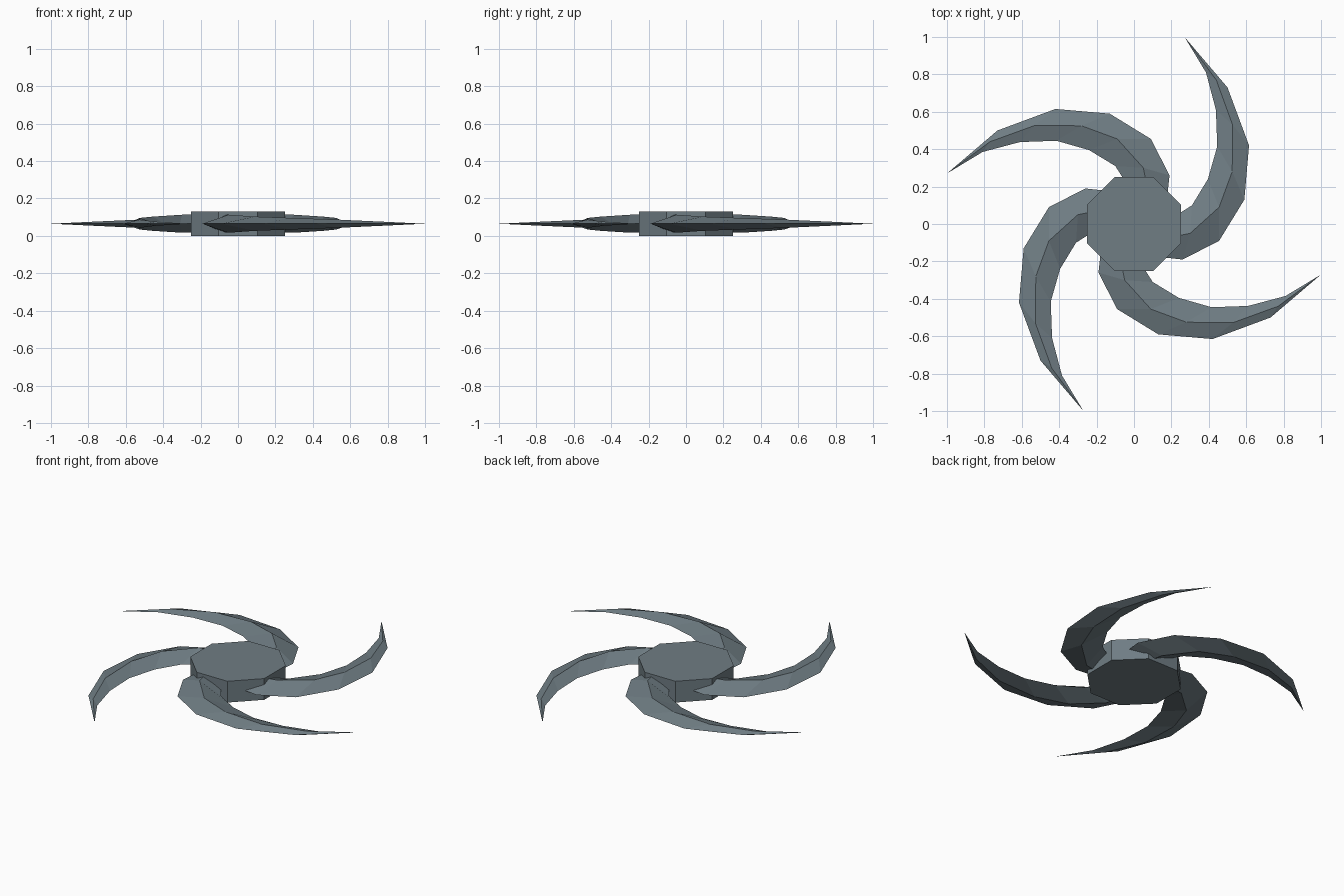
import bpy, bmesh, math
from mathutils import Matrix

if "Cube" in bpy.data.objects:
    bpy.data.objects.remove(bpy.data.objects["Cube"])

steel = bpy.data.materials.new("slate_steel")
steel.diffuse_color = (0.16, 0.205, 0.23, 1)
steel.use_nodes = True
steel.node_tree.nodes["Principled BSDF"].inputs["Base Color"].default_value = steel.diffuse_color

MID, H = 0.065, 0.13


def finish(bm, name):
    bmesh.ops.recalc_face_normals(bm, faces=bm.faces)
    me = bpy.data.meshes.new(name)
    bm.to_mesh(me)
    bm.free()
    me.materials.append(steel)
    ob = bpy.data.objects.new(name, me)
    bpy.context.collection.objects.link(ob)
    return ob


# Octagonal hub
bm = bmesh.new()
r = 0.25 / math.cos(math.pi / 8)
bmesh.ops.create_cone(bm, cap_ends=True, segments=8, radius1=r, radius2=r, depth=H,
                      matrix=Matrix.Translation((0, 0, MID)) @ Matrix.Rotation(math.pi / 8, 4, 'Z'))
finish(bm, "hub")

# Curved blade stations: outer edge, ridge, inner edge, half thickness
stations = [
    ((-0.18, -0.17), (-0.07, -0.20), (0.03, -0.20), 0.048),
    ((-0.19, -0.26), (-0.05, -0.30), (0.10, -0.31), 0.048),
    ((-0.09, -0.455), (0.09, -0.455), (0.24, -0.395), 0.038),
    ((0.13, -0.59), (0.28, -0.525), (0.415, -0.445), 0.031),
    ((0.42, -0.615), (0.53, -0.527), (0.61, -0.438), 0.022),
    ((0.73, -0.50), (0.77, -0.44), (0.81, -0.385), 0.011),
]
TIP = (1.0, -0.27, MID)

for i in range(4):
    bm = bmesh.new()
    rings = []
    for o, m, n, h in stations:
        rings.append([bm.verts.new(p) for p in (
            (*o, MID), (*m, MID + h), (*n, MID), (*m, MID - h))])
    bm.faces.new(rings[0])
    for a, b in zip(rings, rings[1:]):
        for k in range(4):
            j = (k + 1) % 4
            bm.faces.new((a[k], a[j], b[j], b[k]))
    tip = bm.verts.new(TIP)
    for k in range(4):
        bm.faces.new((rings[-1][k], rings[-1][(k + 1) % 4], tip))
    bmesh.ops.rotate(bm, verts=bm.verts, cent=(0, 0, 0),
                     matrix=Matrix.Rotation(i * math.pi / 2, 3, 'Z'))
    finish(bm, f"blade_{i + 1}")
